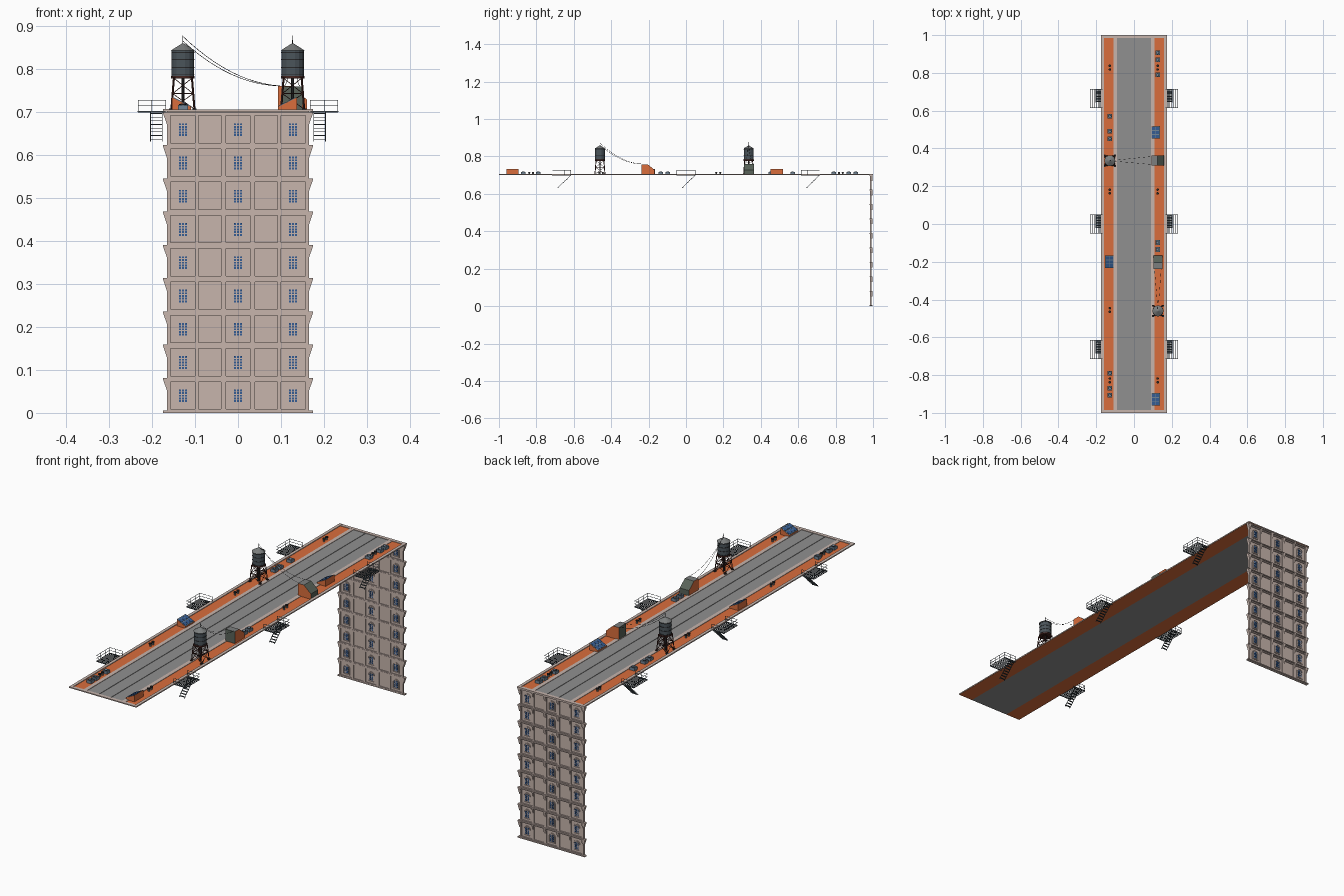
import bpy, bmesh, math
from mathutils import Vector

if "Cube" in bpy.data.objects:
    bpy.data.objects.remove(bpy.data.objects["Cube"])

COLOURS = {
    "tan_stone": (0.57, 0.46, 0.415), "orange_felt": (0.70, 0.155, 0.045), "roof_grey": (0.28, 0.28, 0.28),
    "tank_slate": (0.07, 0.09, 0.105), "pale_metal": (0.20, 0.21, 0.21), "black_iron": (0.02, 0.02, 0.022),
    "door_green": (0.10, 0.125, 0.10), "glass_blue": (0.035, 0.11, 0.30), "dark_red": (0.06, 0.018, 0.014),
    "unit_blue_grey": (0.17, 0.24, 0.31)}
MATS = {}
for n, c in COLOURS.items():
    MATS[n] = bpy.data.materials.new(n)
    MATS[n].diffuse_color = (*c, 1)
TAN, ORANGE, GREY, TANK, PALE, BLACK, GREEN, BLUE, RED, UNIT = COLOURS


class Part:
    """One object gathered from simple solids."""
    def __init__(self, name):
        self.name, self.bm, self.mats = name, bmesh.new(), []

    def slot(self, m):
        if m not in self.mats:
            self.mats.append(m)
        return self.mats.index(m)

    def loft(self, low, high, mat):
        a = [self.bm.verts.new(p) for p in low]
        b = [self.bm.verts.new(p) for p in high]
        n = len(a)
        fs = [self.bm.faces.new(a[::-1]), self.bm.faces.new(b)]
        fs += [self.bm.faces.new((a[i], a[(i + 1) % n], b[(i + 1) % n], b[i])) for i in range(n)]
        bmesh.ops.recalc_face_normals(self.bm, faces=fs)
        for f in fs:
            f.normal_update()
            f.material_index = self.slot(mat(f.normal) if callable(mat) else mat)

    def prism(self, pts, axis, a, b, mat):
        put = (lambda p, t: (p[0], t, p[1])) if axis == "y" else (lambda p, t: (t, p[0], p[1]))
        self.loft([put(p, a) for p in pts], [put(p, b) for p in pts], mat)

    def box(self, x0, x1, y0, y1, z0, z1, mat):
        self.prism([(x0, z0), (x1, z0), (x1, z1), (x0, z1)], "y", y0, y1, mat)

    def rod(self, p, q, r, mat, n=4, r2=None):
        p, q = Vector(p), Vector(q)
        rot = (q - p).to_track_quat("Z", "Y")
        ring = lambda c, rad: [c + rot @ Vector((rad * math.cos(t), rad * math.sin(t), 0))
                               for t in (2 * math.pi * (i + 0.5) / n for i in range(n))]
        self.loft(ring(p, r), ring(q, r if r2 is None else r2), mat)

    def done(self, mirror=False):
        me = bpy.data.meshes.new(self.name)
        self.bm.to_mesh(me)
        self.bm.free()
        for m in self.mats:
            me.materials.append(MATS[m])
        ob = bpy.data.objects.new(self.name, me)
        bpy.context.collection.objects.link(ob)
        if mirror:
            ob.modifiers.new("mirror", "MIRROR")
        return ob


# roof deck: grey walkway with orange strips
DECK = 0.703
p = Part("roof_walkway")
p.box(-0.1, 0.1, -0.999, 0.999, 0.7005, DECK, GREY)
for x in (-0.03, 0.03):
    p.box(x - 0.0015, x + 0.0015, -0.985, 0.985, DECK, 0.705, GREY)
p.done()
p = Part("roof_side_strip")
p.box(0.1, 0.173, -0.999, 0.999, 0.7005, DECK, ORANGE)
p.done(True)

# tan rims around the strips
p = Part("roof_rim")
p.box(0.16, 0.174, -1, 1, 0.7008, 0.706, TAN)
p.box(0.091, 0.109, -1, 1, 0.7015, 0.705, TAN)
for s in (-1, 1):
    p.box(0, 0.174, *sorted((s * 0.984, s)), 0.7008, 0.7054, TAN)
p.done(True)

# facade wall, floor by floor
FLOORS, PITCH = 9, 0.0773
p, w, g = Part("facade_wall"), Part("window_frames"), Part("window_panes")


def arch(cx, z, half, rise, n=8):
    """Round-headed outline with its sill at z and spring line at z + rise."""
    return [(cx - half, z), (cx + half, z)] + [
        (cx + half * math.cos(math.pi * i / n), z + rise + half * math.sin(math.pi * i / n)) for i in range(n + 1)]


p.box(-0.165, 0.165, 0.9865, 0.988, 0, 0.7, TAN)
p.box(-0.174, 0.174, 0.982, 0.997, 0, 0.005, TAN)
for k in range(FLOORS):
    z = 0.004 + k * PITCH
    top = z + PITCH
    p.box(-0.174, 0.174, 0.982, 0.998, top - 0.004, top, TAN)
    p.box(-0.165, 0.165, 0.983, 0.992, top - 0.009, top - 0.004, TAN)
    p.box(-0.165, 0.165, 0.983, 0.992, z, z + 0.005, TAN)
    for x0, x1 in ((-0.165, -0.157), (-0.1, -0.092), (-0.04, -0.028), (0.028, 0.04), (0.092, 0.1), (0.157, 0.165)):
        p.box(x0, x1, 0.983, 0.992, z + 0.005, top - 0.009, TAN)
        p.prism([(0.992, top - 0.028), (0.998, top - 0.004), (0.992, top - 0.004)], "x", x0, x1, TAN)
    for s in (-1, 1):
        p.prism([(s * 0.165, top - 0.03), (s * 0.174, top - 0.004), (s * 0.165, top - 0.004)], "y", 0.983, 0.996, TAN)
    for cx in (-0.128, 0, 0.128):
        # arched surround as a ring of short blocks, then a thin glazed leaf
        outer, inner = arch(cx, z + 0.013, 0.0165, 0.03), arch(cx, z + 0.016, 0.0145, 0.027)
        for i in range(len(outer)):
            j = (i + 1) % len(outer)
            w.prism([outer[i], outer[j], inner[j], inner[i]], "y", 0.9835, 0.991, TAN)
        w.prism(arch(cx, z + 0.018, 0.0112, 0.026), "y", 0.9845, 0.990, TAN)
        for i in (-1, 0, 1):
            for j in range(5):
                a, b = cx + i * 0.0068, z + 0.021 + j * 0.0063
                g.box(a - 0.0024, a + 0.0024, 0.983, 0.9915, b, b + 0.0044, BLUE)
p.done()
w.done()
g.done()

# fire escapes on both sides
R = 0.0009
for k, cy in enumerate((-0.665, 0.0, 0.665)):
    p = Part("fire_escape_%d" % (k + 1))
    y0, y1, x0, x1 = cy - 0.049, cy + 0.049, 0.168, 0.232
    for y in (y0, y1):
        p.box(x0, x1, y - 0.0015, y + 0.0015, 0.698, 0.702, TANK)
    for i in range(9):
        x = 0.176 + i * 0.007
        p.box(x - 0.0011, x + 0.0011, y0, y1, 0.699, 0.7015, TANK)
    for z in (0.714, 0.727):
        p.rod((x1, y0, z), (x1, y1, z), R, TANK)
        for y in (y0, y1):
            p.rod((x0, y, z), (x1, y, z), R, TANK)
    for i in range(4):
        y = y0 + (y1 - y0) * i / 3
        p.rod((x1, y, 0.7), (x1, y, 0.727), R, TANK)
    for y in (y0, y1):
        for x in (x0, 0.2):
            p.rod((x, y, 0.7), (x, y, 0.727), R, TANK)
    # stair below the platform
    for x in (0.176, 0.203):
        p.rod((x, y1, 0.7), (x, y1 - 0.07, 0.632), 0.0014, TANK)
    for i in range(8):
        t = (i + 0.5) / 8
        y, z = y1 - 0.07 * t, 0.7 - 0.068 * t
        p.box(0.176, 0.203, y - 0.0035, y + 0.0035, z - 0.0008, z + 0.0008, TANK)
    p.done(True)

# water towers
TOWERS = {"left": (-0.128, 0.335), "right": (0.127, -0.46)}
for side, (cx, cy) in TOWERS.items():
    p = Part("tower_stand_" + side)
    at = lambda c, z: (cx + c[0] * (0.027 - 0.08 * (z - DECK)), cy + c[1] * (0.027 - 0.08 * (z - DECK)), z)
    corners = [(-1, -1), (1, -1), (1, 1), (-1, 1)]
    for i, c in enumerate(corners):
        d = corners[(i + 1) % 4]
        p.rod(at(c, DECK), at(c, 0.78), 0.0024, RED)
        x, y, _ = at(c, DECK)
        p.box(x - 0.005, x + 0.005, y - 0.005, y + 0.005, DECK, 0.7075, BLACK)
        for a, b in ((0.706, 0.742), (0.742, 0.778)):
            p.rod(at(c, a), at(d, b), 0.0012, RED)
            p.rod(at(d, a), at(c, b), 0.0012, RED)
            p.rod(at(c, b), at(d, b), 0.0016, RED)
    p.rod((cx, cy, DECK), (cx, cy, 0.78), 0.004, BLACK, 8)
    p.done()
    p = Part("water_tank_" + side)
    p.rod((cx, cy, 0.777), (cx, cy, 0.783), 0.028, RED, 16)
    p.rod((cx, cy, 0.783), (cx, cy, 0.843), 0.0265, TANK, 16)
    for z in (0.786, 0.803, 0.821, 0.838):
        p.rod((cx, cy, z - 0.001), (cx, cy, z + 0.001), 0.0275, BLACK, 16)
    p.rod((cx, cy, 0.842), (cx, cy, 0.859), 0.029, PALE, 16, 0.0015)
    p.rod((cx, cy, 0.857), (cx, cy, 0.877), 0.001, BLACK)
    p.done()

# stair sheds with sloping fronts
p = Part("shed_left_tower")
p.prism([(0.093, DECK), (0.16, DECK), (0.16, 0.728), (0.124, 0.76), (0.093, 0.76)], "y", 0.31, 0.363,
        lambda n: PALE if n.z > 0.9 else ORANGE if abs(n.y) > 0.9 else GREEN)
p.done()
p = Part("shed_right_tower")
p.prism([(-0.238, DECK), (-0.168, DECK), (-0.168, 0.728), (-0.205, 0.758), (-0.238, 0.758)], "x", 0.102, 0.15,
        lambda n: PALE if n.z > 0.9 else ORANGE if abs(n.x) > 0.9 else GREEN)
p.done()

# sagging cables from towers to sheds
p = Part("cables")
for a, b, top in (((-0.128, 0.335), (0.097, 0.315), 0.875), ((-0.128, 0.335), (0.097, 0.358), 0.864),
                  ((0.127, -0.46), (0.108, -0.236), 0.872), ((0.127, -0.46), (0.144, -0.236), 0.862)):
    s, e = Vector((*a, top)), Vector((*b, 0.76))
    pts = [s.lerp(e, i / 12) - Vector((0, 0, 0.1 * (i / 12) * (1 - i / 12))) for i in range(13)]
    for u, v in zip(pts, pts[1:]):
        p.rod(u, v, 0.0007, BLACK, 3)
p.done()

# wedge skylights, high side outwards
for k, (s, cx, cy) in enumerate(((-1, 0.131, -0.2), (1, 0.115, -0.928), (1, 0.115, 0.485))):
    p = Part("skylight_%d" % (k + 1))
    lo, hi = cx - 0.022, cx + 0.022
    h = lambda x: 0.711 + (x - lo) * 0.5
    skin = lambda a, b, d: [(s * a, h(a)), (s * b, h(b)), (s * b, h(b) + d), (s * a, h(a) + d)]
    p.prism([(s * lo, DECK), (s * hi, DECK), (s * hi, h(hi)), (s * lo, h(lo))], "y", cy - 0.033, cy + 0.033, ORANGE)
    p.prism(skin(lo, hi, 0.001), "y", cy - 0.032, cy + 0.032, UNIT)
    for i in range(3):
        for j in range(2):
            xa, ya = lo + 0.0025 + j * 0.0205, cy - 0.0295 + i * 0.0205
            p.prism(skin(xa, xa + 0.017, 0.002), "y", ya, ya + 0.0165, BLUE)
    p.done()

# cooling units with fan discs
p = Part("cooling_units")
for x, ys in ((-0.128, (0.57, 0.49, 0.452, -0.79, -0.87, -0.907)), (0.125, (0.907, 0.87, 0.79, -0.098, -0.135))):
    for y in ys:
        p.box(x - 0.012, x + 0.012, y - 0.012, y + 0.012, DECK, 0.716, UNIT)
        p.rod((x, y, 0.716), (x, y, 0.7175), 0.009, BLACK, 10)
        p.rod((x, y, 0.7175), (x, y, 0.7185), 0.006, UNIT, 10)
p.done()

# paired vent pipes
p = Part("vent_pipes")
for x, ys in ((-0.128, (0.828, 0.172, -0.455, -0.828)), (0.125, (0.828, 0.172, -0.828))):
    for y in ys:
        for d in (-0.01, 0.01):
            p.rod((x, y + d, DECK), (x, y + d, 0.714), 0.0045, PALE, 8)
            p.rod((x, y + d, 0.714), (x, y + d, 0.718), 0.007, BLACK, 8)
p.done()

for m in bpy.data.materials:
    if m.users and not m.is_grease_pencil:
        m.use_nodes = True
        m.node_tree.nodes["Principled BSDF"].inputs["Base Color"].default_value = m.diffuse_color
